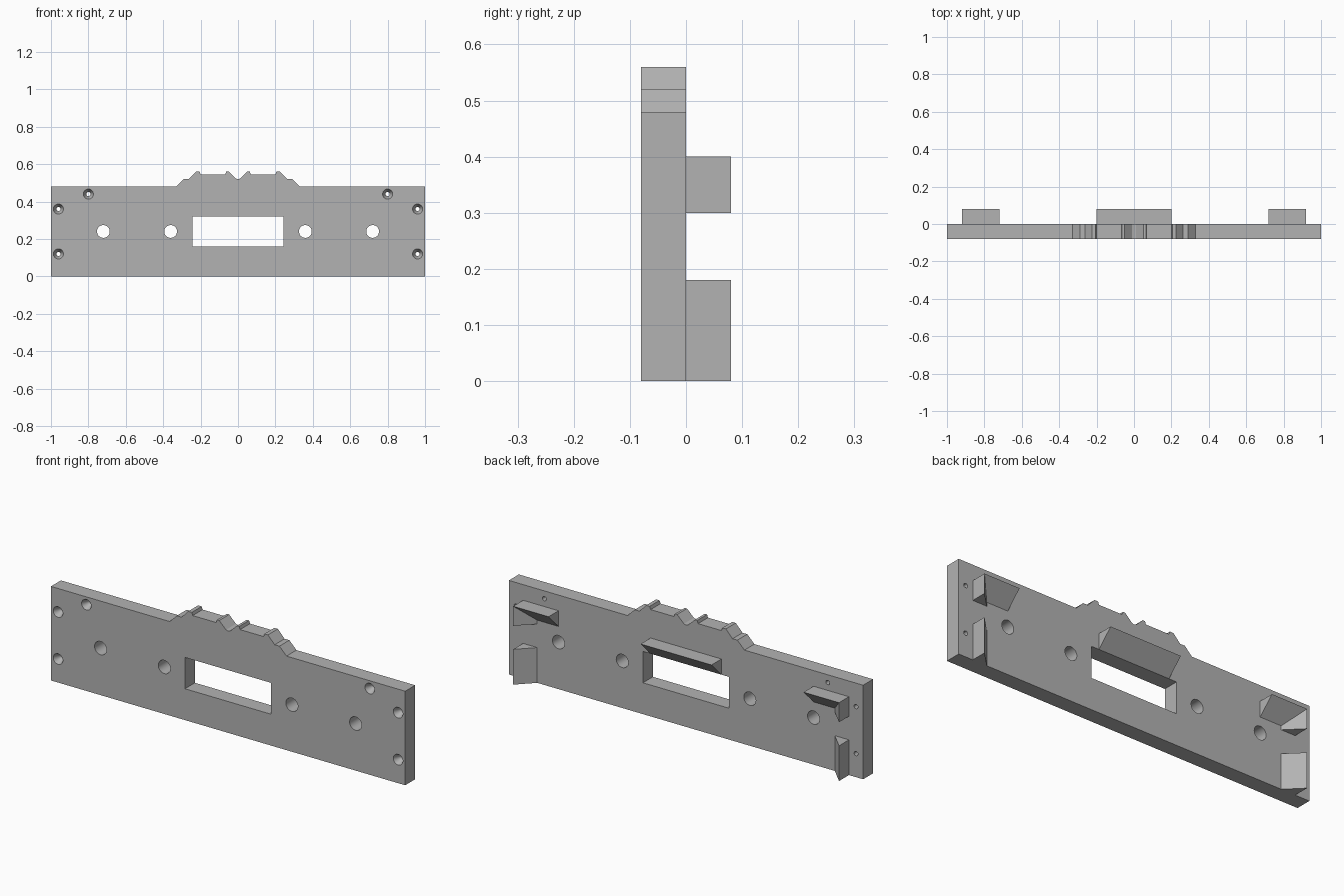
import bpy, bmesh, math

if "Cube" in bpy.data.objects:
    bpy.data.objects.remove(bpy.data.objects["Cube"])

grey = bpy.data.materials.new("plain grey")
grey.diffuse_color = (0.45, 0.45, 0.45, 1)
grey.use_nodes = True
grey.node_tree.nodes["Principled BSDF"].inputs["Base Color"].default_value = grey.diffuse_color


def prism(name, points, to3d, a, b):
    """Extrude a 2D outline between a and b; to3d maps (u, v, depth) to a position."""
    bm = bmesh.new()
    lo = [bm.verts.new(to3d(u, v, a)) for u, v in points]
    hi = [bm.verts.new(to3d(u, v, b)) for u, v in points]
    bm.faces.new(lo)
    bm.faces.new(hi)
    n = len(points)
    for i in range(n):
        j = (i + 1) % n
        bm.faces.new((lo[i], lo[j], hi[j], hi[i]))
    bmesh.ops.recalc_face_normals(bm, faces=bm.faces)
    me = bpy.data.meshes.new(name)
    bm.to_mesh(me)
    bm.free()
    me.materials.append(grey)
    ob = bpy.data.objects.new(name, me)
    bpy.context.collection.objects.link(ob)
    return ob


def turned(name, x, z, rings, sides=32):
    """Round cutter along y from a list of (y, radius) rings."""
    bm = bmesh.new()
    loops = []
    for y, r in rings:
        loops.append([bm.verts.new((x + r * math.cos(2 * math.pi * i / sides), y,
                                    z + r * math.sin(2 * math.pi * i / sides)))
                      for i in range(sides)])
    bm.faces.new(loops[0])
    bm.faces.new(loops[-1])
    for p, q in zip(loops, loops[1:]):
        for i in range(sides):
            j = (i + 1) % sides
            bm.faces.new((p[i], p[j], q[j], q[i]))
    bmesh.ops.recalc_face_normals(bm, faces=bm.faces)
    me = bpy.data.meshes.new(name)
    bm.to_mesh(me)
    bm.free()
    me.materials.append(grey)
    ob = bpy.data.objects.new(name, me)
    bpy.context.collection.objects.link(ob)
    return ob


def combine(ob, other, operation):
    """Apply a boolean and remove the helper object."""
    bpy.context.view_layer.objects.active = ob
    mod = ob.modifiers.new("boolean", 'BOOLEAN')
    mod.operation, mod.solver, mod.object = operation, 'EXACT', other
    bpy.ops.object.modifier_apply(modifier=mod.name)
    bpy.data.objects.remove(other)


def front(x, z, y):
    return (x, y, z)


def side(y, z, x):
    return (x, y, z)


def plan(x, y, z):
    return (x, y, z)


# Panel with the stepped crest along its top edge
crest = [(1, 0.48), (0.33, 0.48), (0.29, 0.52), (0.263, 0.52), (0.225, 0.56),
         (0.205, 0.56), (0.2, 0.545), (0.068, 0.545), (0.063, 0.56), (0.05, 0.56),
         (0.012, 0.523), (0, 0.52)]
right = [(1, 0)] + crest
left = [(-x, z) for x, z in reversed(right[:-1])]
panel = prism("front_panel", right + left, front, -0.08, 0)

# Display window
combine(panel, prism("window_cutter", [(-0.243, 0.16), (0.243, 0.16), (0.243, 0.32), (-0.243, 0.32)],
                     front, -0.1, 0.02), 'DIFFERENCE')

for s in (-1, 1):
    # Round through holes
    for x in (0.36, 0.72):
        combine(panel, turned("hole_cutter", s * x, 0.24, [(-0.1, 0.034), (0.02, 0.034)]), 'DIFFERENCE')
    # Countersunk screw holes
    for x, z in ((0.8, 0.44), (0.96, 0.36), (0.96, 0.12)):
        combine(panel, turned("screw_cutter", s * x, z,
                              [(-0.1, 0.027), (-0.08, 0.027), (-0.045, 0.011), (0.02, 0.011)]),
                'DIFFERENCE')

# Wedge ledge above the window
ledge = [(0, 0.32), (0.08, 0.4), (0, 0.4)]
prism("center_ledge", ledge, side, -0.2, 0.2)

# Corner brackets on the back
for s, tag in ((-1, "left"), (1, "right")):
    rib = [(s * 0.84, 0), (s * 0.92, 0), (s * 0.92, 0.08)]
    upper = prism(tag + "_upper_bracket", ledge, side, s * 0.72, s * 0.92)
    combine(upper, prism("rib", rib, plan, 0.3, 0.4), 'UNION')
    prism(tag + "_lower_bracket", rib, plan, 0, 0.18)

# Smooth hole walls, crisp edges
bpy.ops.object.select_all(action='DESELECT')
panel.select_set(True)
bpy.context.view_layer.objects.active = panel
bpy.ops.object.shade_smooth_by_angle(angle=math.radians(20))
